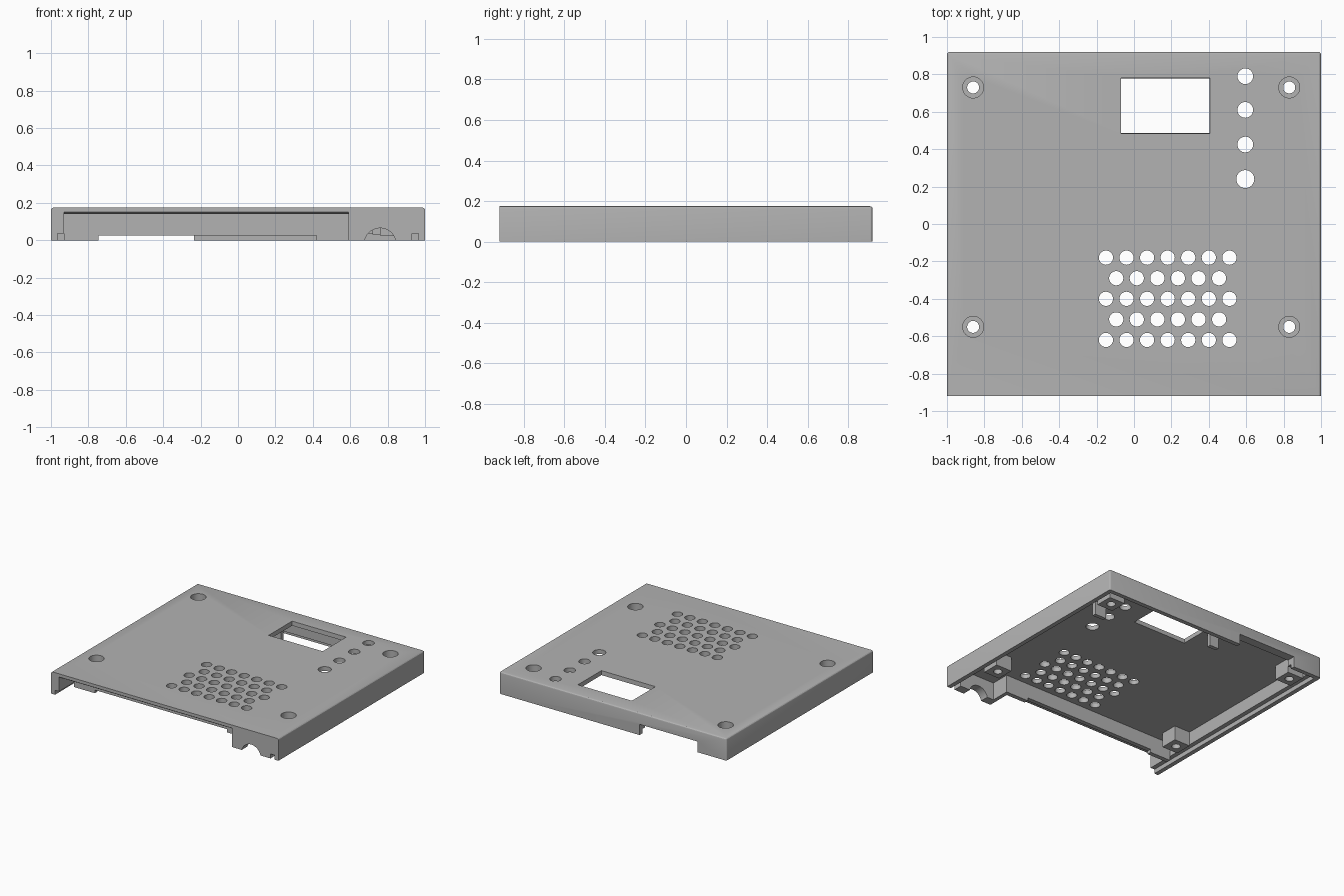
import bpy, bmesh, math
from mathutils import Matrix, Vector

cube = bpy.data.objects.get("Cube")
if cube:
    bpy.data.objects.remove(cube, do_unlink=True)

grey = bpy.data.materials.new("matte_grey")
grey.use_nodes = True
COLOR = (0.45, 0.45, 0.45, 1)
grey.diffuse_color = COLOR
grey.node_tree.nodes["Principled BSDF"].inputs["Base Color"].default_value = COLOR

W, D, H = 1.0, 0.92, 0.175      # half width, half depth, height
CEIL = 0.14                     # underside of the top plate
LIP = 0.035                     # rim rabbet height and width
WALL = 0.07


def add_box(bm, x0, x1, y0, y1, z0, z1):
    size = Matrix.Diagonal((x1 - x0, y1 - y0, z1 - z0, 1))
    mid = Matrix.Translation(((x0 + x1) / 2, (y0 + y1) / 2, (z0 + z1) / 2))
    return bmesh.ops.create_cube(bm, size=1, matrix=mid @ size)["verts"]


def add_cyl(bm, x, y, r, z0, z1):
    bmesh.ops.create_cone(bm, cap_ends=True, segments=32, radius1=r, radius2=r,
                          depth=z1 - z0, matrix=Matrix.Translation((x, y, (z0 + z1) / 2)))


def make(name, bm):
    mesh = bpy.data.meshes.new(name)
    bmesh.ops.recalc_face_normals(bm, faces=bm.faces)
    bm.to_mesh(mesh)
    bm.free()
    mesh.materials.append(grey)
    obj = bpy.data.objects.new(name, mesh)
    bpy.context.collection.objects.link(obj)
    return obj


def boxes(name, *specs):
    bm = bmesh.new()
    for s in specs:
        add_box(bm, *s)
    return make(name, bm)


def cut(obj, *cutters):
    for c in cutters:
        c.hide_render = True
        mod = obj.modifiers.new("cut", 'BOOLEAN')
        mod.operation = 'DIFFERENCE'
        mod.solver = 'EXACT'
        mod.object = c
    bpy.context.view_layer.update()
    graph = bpy.context.evaluated_depsgraph_get()
    mesh = bpy.data.meshes.new_from_object(obj.evaluated_get(graph))
    obj.modifiers.clear()
    obj.data = mesh


# Outer block, softened on every upper edge except the open front
bm = bmesh.new()
add_box(bm, -W, W, -D, D, 0, H)
soft = []
for e in bm.edges:
    mid = (e.verts[0].co + e.verts[1].co) / 2
    top_edge = mid.z > H - 0.01 and mid.y > -D + 0.01
    back_corner = mid.y > D - 0.01 and abs(mid.x) > W - 0.01
    if top_edge or back_corner:
        soft.append(e)
bmesh.ops.bevel(bm, geom=soft, offset=0.014, segments=3, profile=0.5, affect='EDGES')
shell = make("case_lid", bm)

# Hollow interior, rim rabbet and the groove ends through the front
IN_X, IN_Y = W - WALL, D - WALL
cavity = boxes("cavity_cutter", (-IN_X, IN_X, -IN_Y, IN_Y, -0.1, CEIL))
rabbet = boxes("rabbet_cutter", (-W + LIP, W - LIP, -IN_Y, D - LIP, -0.1, LIP))
grooves = boxes("groove_cutter", *[
    (min(s * IN_X, s * (W - LIP)), max(s * IN_X, s * (W - LIP)), -1.1, -0.8, -0.1, LIP)
    for s in (-1, 1)])

# Front opening with a sloped upper lip
bm = bmesh.new()
profile = [(-1.0, -0.1), (-1.0, 0.15), (-D, 0.15), (-0.905, CEIL), (-0.8, CEIL), (-0.8, -0.1)]
face = bm.faces.new([bm.verts.new((-IN_X, y, z)) for y, z in profile])
res = bmesh.ops.extrude_face_region(bm, geom=[face])
bmesh.ops.translate(bm, vec=Vector((0.59 + IN_X, 0, 0)),
                    verts=[v for v in res["geom"] if isinstance(v, bmesh.types.BMVert)])
front_cut = make("front_opening_cutter", bm)

# Back notch, cable arch and display window
back_cut = boxes("back_notch_cutter", (-0.745, -0.235, 0.8, 1.1, -0.1, 0.085))
bm = bmesh.new()
bmesh.ops.create_cone(bm, cap_ends=True, segments=40, radius1=0.085, radius2=0.085, depth=0.3,
                      matrix=Matrix.Translation((0.76, -D, -0.02)) @ Matrix.Rotation(math.pi / 2, 4, 'X'))
arch_cut = make("cable_arch_cutter", bm)
bm = bmesh.new()
window = add_box(bm, -0.065, 0.4, 0.49, 0.775, 0.05, H + 0.02)
for v in window:
    if v.co.z > H:
        v.co.x += math.copysign(0.006, v.co.x - 0.17)
        v.co.y += math.copysign(0.006, v.co.y - 0.63)
window_cut = make("window_cutter", bm)

# Speaker grille, buttons and screw holes
bm = bmesh.new()
for row in range(5):
    odd = row % 2
    for i in range(7 - odd):
        add_cyl(bm, -0.15 + 0.11 * (i + odd / 2), -0.18 - 0.11 * row, 0.038, 0.05, 0.3)
for y, r in ((0.79, 0.042), (0.61, 0.042), (0.425, 0.042), (0.24, 0.048)):
    add_cyl(bm, 0.595, y, r, 0.05, 0.3)
holes_cut = make("grille_and_button_cutter", bm)

SCREWS = [(x, y) for x in (-0.86, 0.83) for y in (-0.55, 0.73)]
bm, bm2 = bmesh.new(), bmesh.new()
for x, y in SCREWS:
    add_cyl(bm, x, y, 0.032, -0.1, 0.4)
    add_cyl(bm2, x, y, 0.056, 0.095, 0.4)
screw_cut = make("screw_hole_cutter", bm)
bore_cut = make("counterbore_cutter", bm2)

cut(shell, cavity, rabbet, grooves, front_cut, back_cut, arch_cut, window_cut,
    holes_cut, screw_cut, bore_cut)

# Screw posts under the top plate
P = 0.07
posts = boxes("screw_posts", *[(x - P, x + P, y - P, y + P, 0.025, CEIL + 0.002) for x, y in SCREWS])
cut(posts, screw_cut, bore_cut)

# Recessed front wall with a shallow lower gap, and its return
recess = boxes("recessed_front_wall", (-IN_X, 0.59, -0.735, -0.70, 0, CEIL + 0.001))
gap = boxes("gap_cutter", (-0.745, 0.42, -0.8, -0.6, -0.1, 0.025))
cut(recess, gap)
boxes("recess_return_wall", (0.59, 0.62, -0.86, -0.70, 0, CEIL + 0.001))

# Small board supports
boxes("board_supports", (0.72, 0.82, 0.51, 0.54, 0.03, CEIL + 0.001),
      (-0.19, -0.11, 0.70, 0.73, 0.03, CEIL + 0.001))

for c in (cavity, rabbet, grooves, front_cut, back_cut, arch_cut, window_cut,
          holes_cut, screw_cut, bore_cut, gap):
    bpy.data.objects.remove(c, do_unlink=True)

# Smooth round holes, crisp edges
for obj in (shell, posts):
    bpy.ops.object.select_all(action='DESELECT')
    obj.select_set(True)
    bpy.context.view_layer.objects.active = obj
    bpy.ops.object.shade_smooth_by_angle(angle=math.radians(25))
